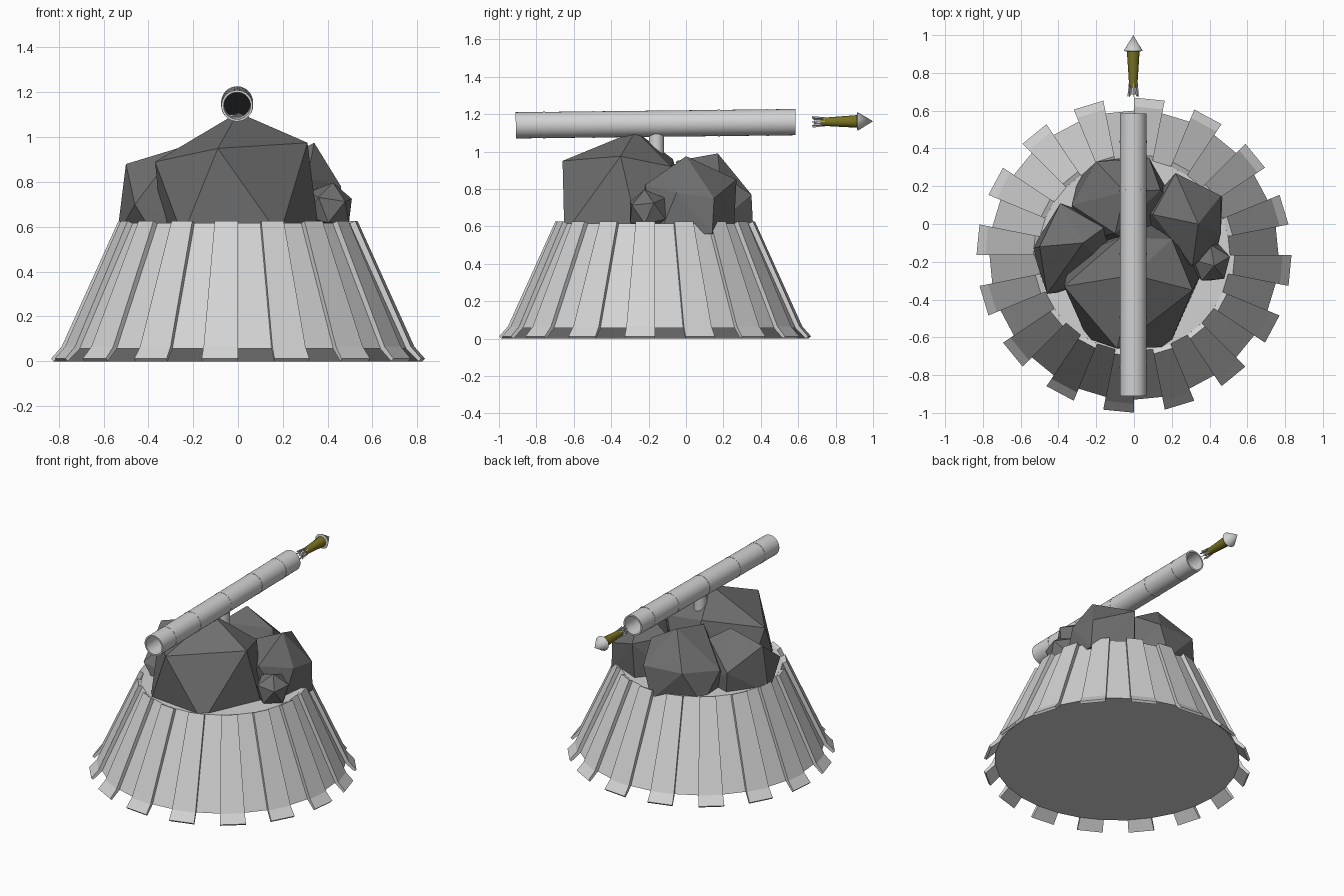
import bpy, bmesh
from math import sin, cos, pi, radians
from mathutils import Vector

if "Cube" in bpy.data.objects:
    bpy.data.objects.remove(bpy.data.objects["Cube"], do_unlink=True)


def material(name, r, g, b):
    mat = bpy.data.materials.new(name)
    mat.use_nodes = True
    mat.diffuse_color = (r, g, b, 1)
    shader = mat.node_tree.nodes["Principled BSDF"]
    shader.inputs["Base Color"].default_value = (r, g, b, 1)
    return mat


light_grey = material("light grey", .65, .65, .65)
rock_grey = material("rock grey", .16, .16, .16)
black = material("black", .008, .008, .008)
olive = material("olive", .19, .17, .015)


def finish(name, bm, mat, smooth=False):
    bmesh.ops.recalc_face_normals(bm, faces=bm.faces)
    mesh = bpy.data.meshes.new(name)
    bm.to_mesh(mesh)
    bm.free()
    mesh.materials.append(mat)
    obj = bpy.data.objects.new(name, mesh)
    bpy.context.collection.objects.link(obj)
    if smooth:
        bpy.ops.object.select_all(action='DESELECT')
        obj.select_set(True)
        bpy.context.view_layer.objects.active = obj
        bpy.ops.object.shade_smooth_by_angle(angle=radians(35))
    return obj


def ring_point(r, angle, z):
    return Vector((r * cos(angle), r * sin(angle), z))


def lathe(name, profile, mat, sides=32, closed=False, smooth=True):
    """Spin (radius, height) pairs around z; cap the ends unless closed."""
    bm = bmesh.new()
    rings = [[bm.verts.new(ring_point(r, 2 * pi * i / sides, z)) for i in range(sides)]
             for r, z in profile]
    pairs = list(zip(rings, rings[1:]))
    if closed:
        pairs.append((rings[-1], rings[0]))
    else:
        bm.faces.new(rings[0])
        bm.faces.new(rings[-1])
    for low, high in pairs:
        for i in range(sides):
            j = (i + 1) % sides
            bm.faces.new((low[i], low[j], high[j], high[i]))
    bmesh.ops.remove_doubles(bm, verts=bm.verts, dist=.0005)
    return finish(name, bm, mat, smooth)


# Base cone with a flat top
CENTRE = Vector((0, -.165, 0))
SIDES = 32
base = lathe("base_cone", [(.765, .057), (.508, .616)], light_grey, SIDES, smooth=False)
base.location = CENTRE

# Raised planks over every other face of the cone, flared at the foot
plank_profile = [(.5, .612), (.533, .627), (.787, .065), (.834, .012), (.822, 0), (.762, .057)]
step = 2 * pi / SIDES
bm = bmesh.new()
for k in range(0, SIDES, 2):
    start = pi / 2 - step + k * step
    ends = [[bm.verts.new(ring_point(r, a, z)) for r, z in plank_profile]
            for a in (start, start + step)]
    for end in ends:
        bm.faces.new(end)
    for i in range(len(plank_profile)):
        bm.faces.new((ends[0][i - 1], ends[0][i], ends[1][i], ends[1][i - 1]))
planks = finish("base_planks", bm, light_grey)
planks.location = CENTRE


# Boulders: a hull around a five-sided foot and a crown of corner points
def boulder(name, x, y, radius, twist, crown):
    bm = bmesh.new()
    for i in range(5):
        corner = ring_point(radius, radians(twist) + i * 2 * pi / 5, .56)
        bm.verts.new(corner + Vector((x, y, 0)))
    for point in crown:
        bm.verts.new(point)
    bmesh.ops.convex_hull(bm, input=bm.verts)
    loose = [v for v in bm.verts if not v.link_faces]
    bmesh.ops.delete(bm, geom=loose, context='VERTS')
    return finish(name, bm, rock_grey)


boulder("main_boulder", 0, -.33, .37, -60, [
    (-.09, -.66, .95), (-.37, -.33, .89), (.31, -.35, .975),
    (0, -.27, 1.11), (-.07, -.07, .96), (.2, -.08, .92)])
boulder("right_boulder", -.3, -.13, .24, 180, [
    (-.5, -.12, .88), (-.27, -.1, .95), (-.39, .11, .75),
    (-.46, -.37, .7), (-.16, -.02, .88)])
boulder("left_boulder", .26, .02, .24, 30, [
    (.34, 0, .975), (.22, .27, .85), (.46, .15, .75),
    (.46, -.05, .78), (.1, .05, .85), (.31, -.22, .82)])
boulder("back_boulder", -.06, .09, .28, 75, [
    (-.05, .17, .99), (-.2, .33, .78), (.08, .35, .77),
    (-.33, .1, .75), (.14, .18, .88), (-.1, -.05, .95)])

# Pebble beside the main boulder
bm = bmesh.new()
bmesh.ops.create_icosphere(bm, subdivisions=1, radius=.115)
pebble = finish("pebble", bm, rock_grey)
pebble.location = (.405, -.205, .685)
pebble.rotation_euler = (.2, .1, .4)

# Post carrying the tube
post = lathe("tube_post", [(.04, .8), (.04, 1.1)], light_grey)
post.location.y = -.158

# Launch tube, tipped up slightly, with joint rings and a dark plug inside
TILT = .0115
AIM = (TILT - pi / 2, 0, 0)
LENGTH = 1.495


def aim(obj, y):
    obj.rotation_euler = AIM
    obj.location = (-.004, y, 1.14 + (y + .91) * TILT)


aim(lathe("launch_tube", [(.07, 0), (.07, LENGTH), (.06, LENGTH), (.06, 0)],
          light_grey, closed=True), -.91)
for n, y in enumerate((-.765, -.5, -.165, .17, .43)):
    band = [(.0715, 0), (.0715, .012), (.066, .012), (.066, 0)]
    aim(lathe(f"joint_ring_{n + 1}", band, light_grey, closed=True), y)
aim(lathe("tube_plug", [(.061, 0), (.061, .02)], black), -.16)

# Rocket leaving the back of the tube: body, nose and tail fins
aim(lathe("rocket_body", [(.021, 0), (.034, .2)], olive, 16), .72)
aim(lathe("rocket_nose", [(.034, 0), (.05, .004), (0, .087)], light_grey, 16), .913)
aim(lathe("rocket_nozzle", [(.012, 0), (.018, .05)], light_grey, 12), .685)
bm = bmesh.new()
FINS = 8
for i in range(FINS):
    angle = 2 * pi * i / FINS
    side = ring_point(.002, angle + pi / 2, 0)
    outline = [(.01, .06), (.024, .07), (.031, 0), (.022, .006)]
    halves = [[bm.verts.new(ring_point(r, angle, z) + side * s) for r, z in outline]
              for s in (-1, 1)]
    for half in halves:
        bm.faces.new(half)
    for j in range(len(outline)):
        bm.faces.new((halves[0][j - 1], halves[0][j], halves[1][j], halves[1][j - 1]))
aim(finish("rocket_fins", bm, light_grey), .673)
